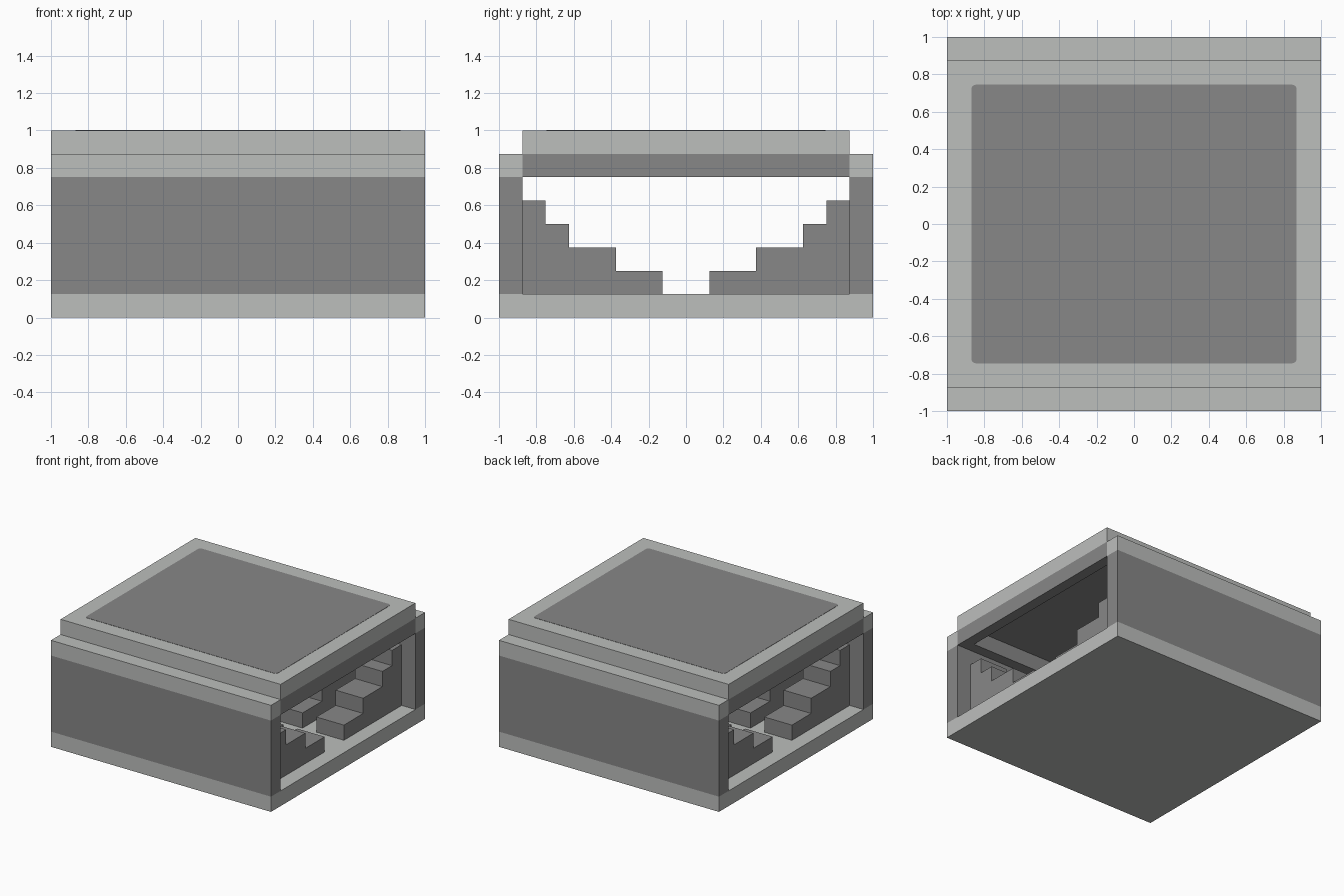
import bpy
import bmesh
from mathutils import Vector

old = bpy.data.objects.get("Cube")
if old:
    bpy.data.objects.remove(old, do_unlink=True)

U = 0.125  # module that every part is laid out on


def material(name, color):
    mat = bpy.data.materials.new(name)
    mat.use_nodes = True
    mat.diffuse_color = color
    mat.node_tree.nodes["Principled BSDF"].inputs["Base Color"].default_value = color
    return mat


LIGHT = material("light concrete", (0.505, 0.517, 0.505, 1))
DARK = material("dark grey panel", (0.245, 0.245, 0.245, 1))


def finish(name, bm, mats):
    bmesh.ops.recalc_face_normals(bm, faces=bm.faces[:])
    mesh = bpy.data.meshes.new(name)
    bm.to_mesh(mesh)
    bm.free()
    for mat in mats:
        mesh.materials.append(mat)
    obj = bpy.data.objects.new(name, mesh)
    bpy.context.collection.objects.link(obj)
    return obj


def box(low, high):
    bm = bmesh.new()
    bmesh.ops.create_cube(bm, size=1)
    low, high = Vector(low), Vector(high)
    for v in bm.verts:
        v.co = (low + high) / 2 + v.co * (high - low)
    return bm


def paint_above(bm, height):
    """Cut the mesh at a height; faces above it take the second material."""
    bmesh.ops.bisect_plane(bm, geom=bm.verts[:] + bm.edges[:] + bm.faces[:],
                           plane_co=(0, 0, height), plane_no=(0, 0, 1))
    for f in bm.faces:
        f.material_index = int(f.calc_center_median().z > height + 0.001)


# Floor slab
finish("floor_slab", box((-1, -1, 0), (1, 1, U)), [LIGHT])

# Front and back walls with a light upper band
for name, y in (("front_wall", -1), ("back_wall", 1 - U)):
    wall = box((-1, y, U), (1, y + U, 7 * U))
    paint_above(wall, 6 * U)
    finish(name, wall, [DARK, LIGHT])

# Roof: dark lower half, light upper half, hollowed from below
roof = box((-1, -7 * U, 6 * U), (1, 7 * U, 1))
paint_above(roof, 7 * U)
roof.normal_update()
under = [f for f in roof.faces if f.normal.z < -0.9]
bmesh.ops.inset_region(roof, faces=under, thickness=U)
lid = bmesh.ops.extrude_face_region(roof, geom=under)["geom"]
bmesh.ops.translate(roof, vec=(0, 0, U),
                    verts=[v for v in lid if isinstance(v, bmesh.types.BMVert)])
bmesh.ops.delete(roof, geom=[f for f in under if f.is_valid], context="FACES")
finish("roof", roof, [DARK, LIGHT])

# Thin rounded panel on the roof
panel = box((-0.87, -0.745, 0.999), (0.87, 0.745, 1.002))
uprights = [e for e in panel.edges
            if abs(e.verts[0].co.z - e.verts[1].co.z) > 0.001]
bmesh.ops.bevel(panel, geom=uprights, offset=0.025, segments=4,
                profile=0.5, affect="EDGES")
finish("roof_panel", panel, [DARK])

# Stepped supports: five pairs facing each other across the middle
treads = [(1, 2), (3, 3), (5, 4), (6, 5)]  # start depth, height in modules
profile = [(1, 1)]
for i, (start, height) in enumerate(treads):
    end = treads[i + 1][0] if i + 1 < len(treads) else 7
    profile += [(start, height), (end, height)]
profile.append((7, 1))

for i in range(5):
    x = -7 * U + i * 3 * U
    for side, label in ((-1, "front"), (1, "back")):
        bm = bmesh.new()
        face = bm.faces.new([bm.verts.new((x, side * d * U, h * U))
                             for d, h in profile])
        ext = bmesh.ops.extrude_face_region(bm, geom=[face])["geom"]
        bmesh.ops.translate(bm, vec=(2 * U, 0, 0),
                            verts=[v for v in ext if isinstance(v, bmesh.types.BMVert)])
        finish(f"{label}_steps_{i + 1}", bm, [DARK])
